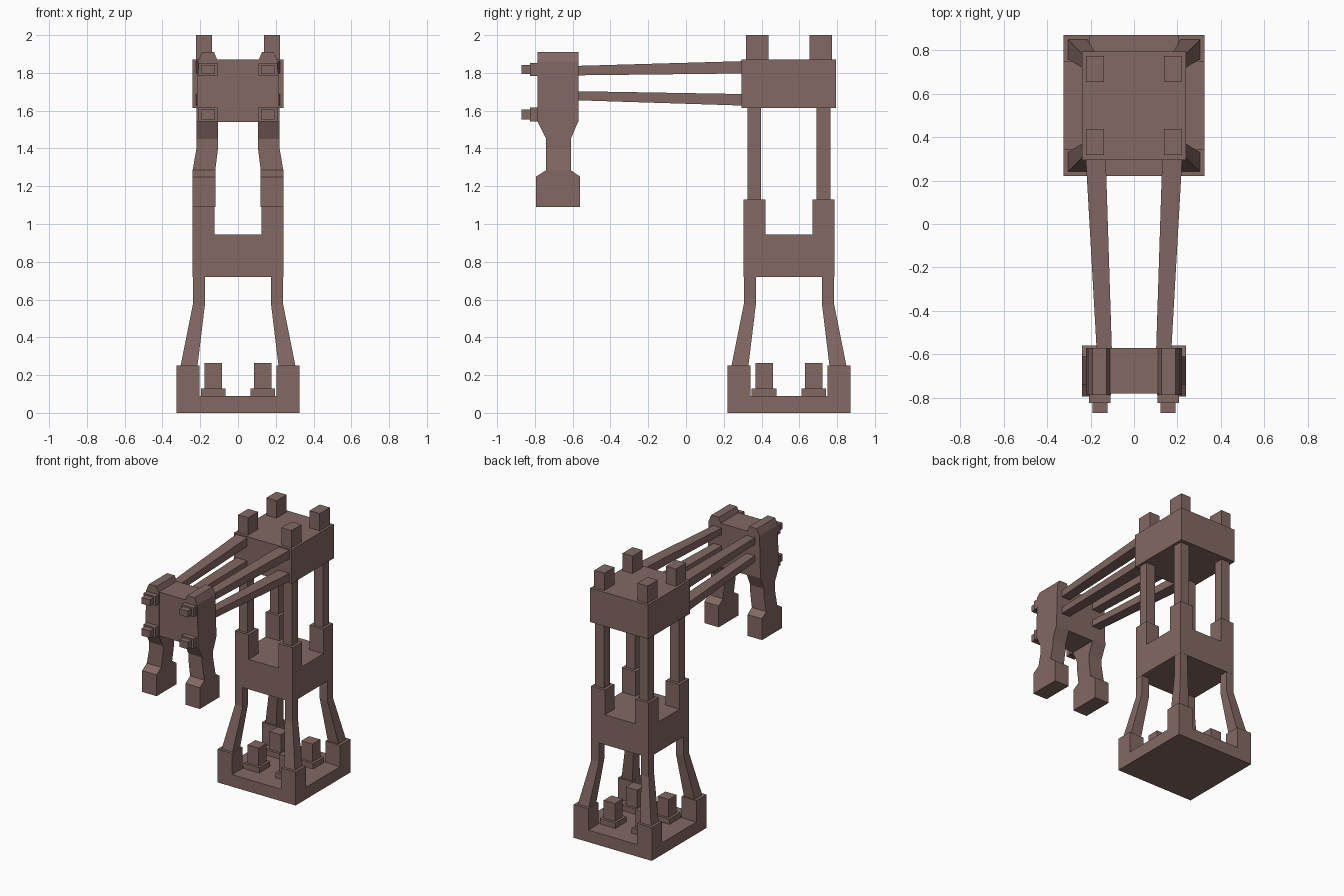
import bpy

if "Cube" in bpy.data.objects:
    bpy.data.objects.remove(bpy.data.objects["Cube"])

mat = bpy.data.materials.new("dusty brown")
mat.diffuse_color = (0.225, 0.138, 0.125, 1)
mat.use_nodes = True
mat.node_tree.nodes["Principled BSDF"].inputs["Base Color"].default_value = mat.diffuse_color
CY = 0.545  # centre of the tower in y


def finish(name, verts, faces):
    me = bpy.data.meshes.new(name)
    me.from_pydata(verts, [], faces)
    me.materials.append(mat)
    ob = bpy.data.objects.new(name, me)
    bpy.context.collection.objects.link(ob)
    # consistent outward normals
    import bmesh
    bm = bmesh.new()
    bm.from_mesh(me)
    bmesh.ops.recalc_face_normals(bm, faces=bm.faces)
    bm.to_mesh(me)
    bm.free()
    return ob


def skin(name, rings):
    """Join four-cornered rings into a closed solid."""
    verts = [p for r in rings for p in r]
    n = len(rings)
    faces = [(0, 1, 2, 3), tuple(4 * (n - 1) + i for i in range(4))]
    for k in range(n - 1):
        for i in range(4):
            j = (i + 1) % 4
            faces.append((4*k + i, 4*k + j, 4*k + 4 + j, 4*k + 4 + i))
    return finish(name, verts, faces)


def loft(name, secs):
    """Sections are (z, x0, x1, y0, y1), stacked along z."""
    return skin(name, [[(a, c, z), (b, c, z), (b, d, z), (a, d, z)]
                       for z, a, b, c, d in secs])


def box(name, x0, x1, y0, y1, z0, z1):
    return loft(name, [(z0, x0, x1, y0, y1), (z1, x0, x1, y0, y1)])


def corners(name, secs):
    """Four copies around the tower; sections are (z, x inner, x outer, y inner, y outer)."""
    for sx in (-1, 1):
        for sy in (-1, 1):
            loft(name, [(z, sx*a, sx*b, CY + sy*c, CY + sy*d)
                        for z, a, b, c, d in secs])


def posts(name, inner, outer, z0, z1):
    corners(name, [(z0, inner, outer, inner, outer), (z1, inner, outer, inner, outer)])


# Base tray with corner blocks and pegs
box("base_slab", -.325, .325, CY - .325, CY + .325, 0, .09)
posts("base_corner", .203, .325, .085, .25)
posts("base_peg_plinth", .067, .197, .085, .13)
posts("base_peg", .085, .178, .125, .265)

# Splayed lower legs
corners("lower_leg", [(.245, .215, .305, .215, .305),
                      (.575, .175, .239, .175, .239),
                      (.725, .175, .239, .175, .239)])

# Middle platform and upper posts
box("middle_block", -.24, .24, CY - .24, CY + .24, .72, .945)
posts("middle_corner", .125, .24, .94, 1.13)
posts("upper_post", .147, .22, 1.125, 1.62)

# Top block and pegs
box("top_block", -.24, .24, CY - .25, CY + .25, 1.615, 1.87)
corners("top_peg", [(z, .138, .222, .108, .228) for z in (1.865, 2.0)])

# Head between the two arms
box("head_block", -.12, .12, -.78, -.57, 1.54, 1.87)

for s in (-1, 1):
    # Tapered beams from top block to head
    for n, back, front in (("upper_beam", (1.797, 1.862), (1.787, 1.837)),
                           ("lower_beam", (1.627, 1.688), (1.655, 1.703))):
        rings = []
        for y, a, b, (z0, z1) in ((.30, .13, .222, back), (-.58, .102, .172, front)):
            rings.append([(s*a, y, z0), (s*b, y, z0), (s*b, y, z1), (s*a, y, z1)])
        skin(n, rings)
    # Hanging arm with flared foot
    loft("hanging_arm", [(z, s*a, s*b, c, d) for z, a, b, c, d in (
        (1.09, .12, .24, -.795, -.56),
        (1.25, .12, .24, -.795, -.56),
        (1.285, .12, .24, -.74, -.61),
        (1.40, .106, .22, -.74, -.61),
        (1.45, .106, .22, -.74, -.61),
        (1.545, .106, .22, -.787, -.57),
        (1.86, .106, .212, -.787, -.57),
        (1.91, .127, .19, -.787, -.57))])
    # Stepped studs on the front
    for z0, z1 in ((1.783, 1.852), (1.543, 1.618)):
        x0, x1 = sorted((s*.108, s*.208))
        box("stud_plate", x0, x1, -.825, -.78, z0, z1)
        x0, x1 = sorted((s*.123, s*.192))
        box("stud_tip", x0, x1, -.87, -.82, z0 + .011, z1 - .011)
